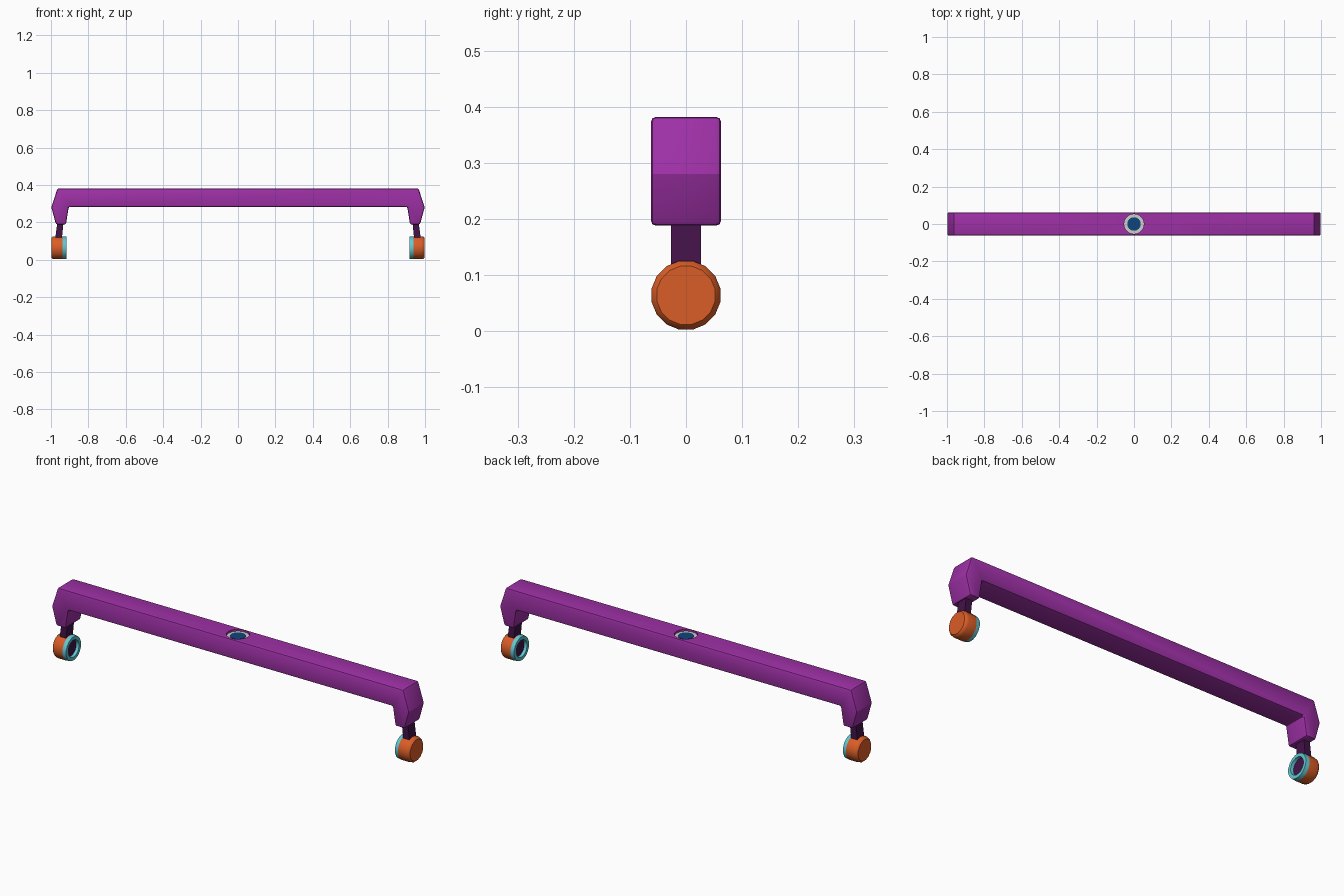
import bpy, bmesh, math

if "Cube" in bpy.data.objects:
    bpy.data.objects.remove(bpy.data.objects["Cube"])


def material(name, rgb):
    m = bpy.data.materials.new(name)
    m.diffuse_color = (*rgb, 1)
    m.use_nodes = True
    m.node_tree.nodes["Principled BSDF"].inputs["Base Color"].default_value = m.diffuse_color
    return m


PURPLE = material("purple", (0.34, 0.03, 0.38))
DARK = material("dark purple", (0.055, 0.006, 0.065))
ORANGE = material("orange", (0.70, 0.11, 0.02))
CYAN = material("cyan", (0.12, 0.58, 0.66))
WHITE = material("light grey", (0.62, 0.62, 0.62))
BLUE = material("deep blue", (0.004, 0.06, 0.20))


def finish(name, bm, mats, smooth=False):
    bmesh.ops.recalc_face_normals(bm, faces=bm.faces)
    me = bpy.data.meshes.new(name)
    bm.to_mesh(me)
    bm.free()
    for m in mats:
        me.materials.append(m)
    ob = bpy.data.objects.new(name, me)
    bpy.context.collection.objects.link(ob)
    bpy.ops.object.select_all(action='DESELECT')
    ob.select_set(True)
    bpy.context.view_layer.objects.active = ob
    if smooth:
        bpy.ops.object.shade_smooth_by_angle(angle=math.radians(35))
    return ob


def extruded(name, profile, half, mat):
    """Extrude an x-z profile along y."""
    bm = bmesh.new()
    f = bm.faces.new([bm.verts.new((x, -half, z)) for x, z in profile])
    r = bmesh.ops.extrude_face_region(bm, geom=[f])
    for v in r["geom"]:
        if isinstance(v, bmesh.types.BMVert):
            v.co.y = half
    return finish(name, bm, [mat])


def cylinder(name, radius, z0, z1, mat):
    bm = bmesh.new()
    bmesh.ops.create_cone(bm, cap_ends=True, segments=24,
                          radius1=radius, radius2=radius, depth=z1 - z0)
    bmesh.ops.translate(bm, verts=bm.verts, vec=(0, 0, (z0 + z1) / 2))
    return finish(name, bm, [mat])


# beam with both end legs, softened edges
half_profile = [(0.905, 0.283), (0.92, 0.188), (0.973, 0.188),
                (0.998, 0.28), (0.965, 0.382)]
profile = half_profile + [(-x, z) for x, z in reversed(half_profile)]
beam = extruded("beam", profile, 0.0625, PURPLE)
bev = beam.modifiers.new("bevel", 'BEVEL')
bev.width, bev.segments, bev.limit_method = 0.009, 2, 'ANGLE'
bev.angle_limit = math.radians(40)
bpy.ops.object.modifier_apply(modifier=bev.name)

# shallow round recess in the top of the beam
cutter = cylinder("recess_cutter", 0.053, 0.371, 0.42, PURPLE)
cutter.hide_render = True
bpy.context.view_layer.objects.active = beam
cut = beam.modifiers.new("recess", 'BOOLEAN')
cut.object, cut.operation, cut.solver = cutter, 'DIFFERENCE', 'EXACT'
bpy.ops.object.modifier_apply(modifier=cut.name)
bpy.data.objects.remove(cutter)
bpy.ops.object.select_all(action='DESELECT')
beam.select_set(True)
bpy.ops.object.shade_smooth_by_angle(angle=math.radians(30))
cylinder("badge_ring", 0.0528, 0.369, 0.3725, WHITE)
cylinder("badge_center", 0.036, 0.370, 0.3745, BLUE)


def wheel(name, side, segs=16, cz=0.064):
    """Lathe about the x axis; each profile step carries a colour index."""
    steps = [(0.998, 0.053, 0), (0.990, 0.0605, 0), (0.982, 0.0625, 0),
             (0.937, 0.0625, 1), (0.918, 0.060, 1), (0.918, 0.043, 1),
             (0.932, 0.041, 2)]
    bm = bmesh.new()
    rings = []
    for x, r, _ in steps:
        rings.append([bm.verts.new((side * x,
                                    r * math.cos(2 * math.pi * (i + .5) / segs),
                                    cz + r * math.sin(2 * math.pi * (i + .5) / segs)))
                      for i in range(segs)])
    for k in range(len(steps) - 1):
        for i in range(segs):
            j = (i + 1) % segs
            f = bm.faces.new((rings[k][i], rings[k][j],
                              rings[k + 1][j], rings[k + 1][i]))
            f.material_index = steps[k][2]
    bm.faces.new(rings[0]).material_index = 0
    bm.faces.new(rings[-1]).material_index = 2
    return finish(name, bm, [ORANGE, CYAN, DARK], smooth=True)


# slanted stems and wheels at both ends
for label, s in (("left", -1), ("right", 1)):
    extruded(label + "_stem",
             [(s * 0.933, 0.20), (s * 0.966, 0.20), (s * 0.980, 0.09),
              (s * 0.944, 0.09)], 0.027, DARK)
    wheel(label + "_wheel", s)
